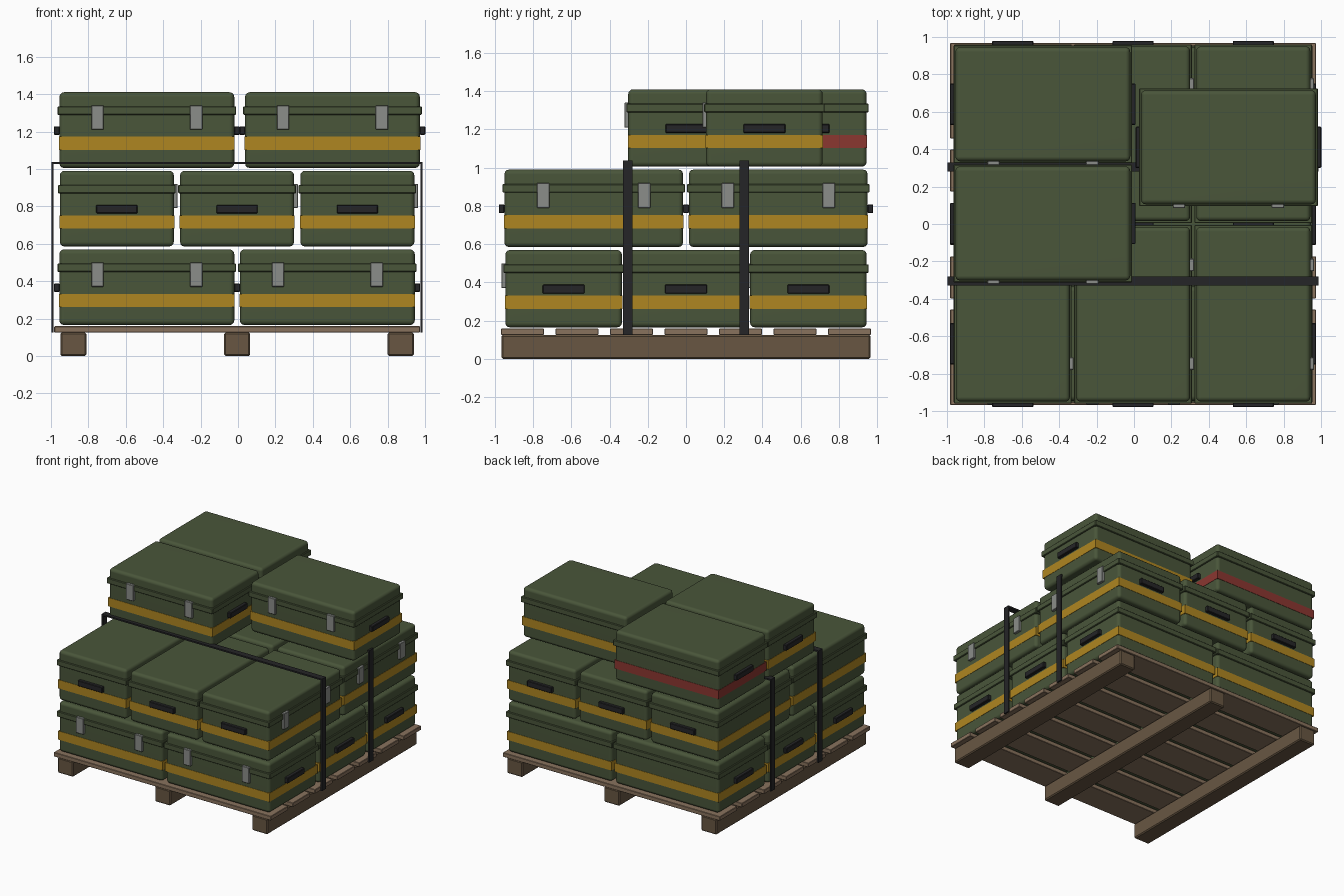
import bpy, bmesh, math
from mathutils import Matrix, Vector

if "Cube" in bpy.data.objects:
    bpy.data.objects.remove(bpy.data.objects["Cube"], do_unlink=True)


def material(name, r, g, b):
    m = bpy.data.materials.new(name)
    m.use_nodes = True
    m.diffuse_color = (r, g, b, 1)
    bsdf = m.node_tree.nodes["Principled BSDF"]
    bsdf.inputs["Base Color"].default_value = (r, g, b, 1)
    bsdf.inputs["Roughness"].default_value = 0.8
    return m


GREEN = material("olive green", 0.067, 0.092, 0.042)
YELLOW = material("ochre yellow", 0.43, 0.24, 0.015)
RED = material("dull red", 0.26, 0.038, 0.03)
STEEL = material("grey steel", 0.26, 0.27, 0.255)
BLACK = material("black rubber", 0.018, 0.018, 0.02)
DECK_WOOD = material("light wood", 0.25, 0.17, 0.11)
RUNNER_WOOD = material("dark wood", 0.138, 0.094, 0.055)


def box_mesh(name, size, mat, bevel=0.0, segments=1):
    """Box with its centre at the origin and optionally rounded edges."""
    bm = bmesh.new()
    bmesh.ops.create_cube(bm, size=1)
    bmesh.ops.scale(bm, vec=size, verts=bm.verts)
    if bevel:
        bmesh.ops.bevel(bm, geom=bm.edges[:], offset=bevel, segments=segments,
                        profile=0.5, affect="EDGES")
    mesh = bpy.data.meshes.new(name)
    bm.to_mesh(mesh)
    bm.free()
    mesh.materials.append(mat)
    return mesh


def place(name, mesh, matrix, smooth=False):
    ob = bpy.data.objects.new(name, mesh)
    bpy.context.scene.collection.objects.link(ob)
    ob.matrix_world = matrix
    if smooth:
        mesh.shade_smooth()
        ob.modifiers.new("face_normals", "WEIGHTED_NORMAL")
    return ob


def at(x, y, z):
    return Matrix.Translation(Vector((x, y, z)))


# Pallet: three runners under seven deck boards
MID = -0.005
runner = box_mesh("runner", (0.14, 1.93, 0.125), RUNNER_WOOD, 0.008)
for i in (-1, 0, 1):
    place("pallet_runner", runner, at(MID + i * 0.875, 0, 0.0625))
board = box_mesh("deck_board", (1.955, 0.225, 0.034), DECK_WOOD, 0.003)
for i in range(-3, 4):
    place("deck_board", board, at(MID, i * 0.285, 0.142))

# Case parts, shared by every case
LENGTH, DEPTH, HEIGHT = 0.935, 0.61, 0.405
body = box_mesh("case_body", (LENGTH, DEPTH, HEIGHT), GREEN, 0.025, 3)
rim = box_mesh("lid_rim", (LENGTH + 0.02, DEPTH + 0.02, 0.045), GREEN, 0.004)
stripe_size = (LENGTH + 0.005, DEPTH + 0.005, 0.07)
yellow_stripe = box_mesh("yellow_stripe", stripe_size, YELLOW)
red_stripe = box_mesh("red_stripe", stripe_size, RED)
latch = box_mesh("latch", (0.066, 0.03, 0.13), STEEL, 0.003)
handle = box_mesh("handle", (0.03, 0.22, 0.046), BLACK, 0.004)


def case(x, y, z, turned=False, stripe=yellow_stripe):
    base = at(x, y, z)
    if turned:
        base = base @ Matrix.Rotation(math.pi / 2, 4, "Z")
    place("case_body", body, base @ at(0, 0, HEIGHT / 2), smooth=True)
    place("lid_rim", rim, base @ at(0, 0, 0.307))
    place("case_stripe", stripe, base @ at(0, 0, 0.132))
    for side in (-1, 1):
        place("latch", latch, base @ at(side * 0.264, -DEPTH / 2 - 0.005, 0.27))
        place("handle", handle, base @ at(side * (LENGTH / 2 + 0.014), 0, 0.2))


# Lower two layers, the second one turned a quarter
for row in (-1, 0, 1):
    for side in (-1, 1):
        case(MID + side * 0.4825, row * 0.64, 0.165)
        case(MID + row * 0.643, side * 0.4825, 0.585, turned=True)

# Loose top layer
case(-0.4875, 0.003, 1.005)
case(-0.4875, 0.64, 1.005, stripe=red_stripe)
case(0.505, 0.41, 1.005)

# Tie-down straps over the second layer
strap_top = box_mesh("strap_top", (1.985, 0.05, 0.012), BLACK)
strap_side = box_mesh("strap_side", (0.012, 0.05, 0.91), BLACK)
for y in (-0.305, 0.305):
    place("strap_top", strap_top, at(MID, y, 1.031))
    for side in (-1, 1):
        place("strap_side", strap_side, at(MID + side * 0.9865, y, 0.58))
